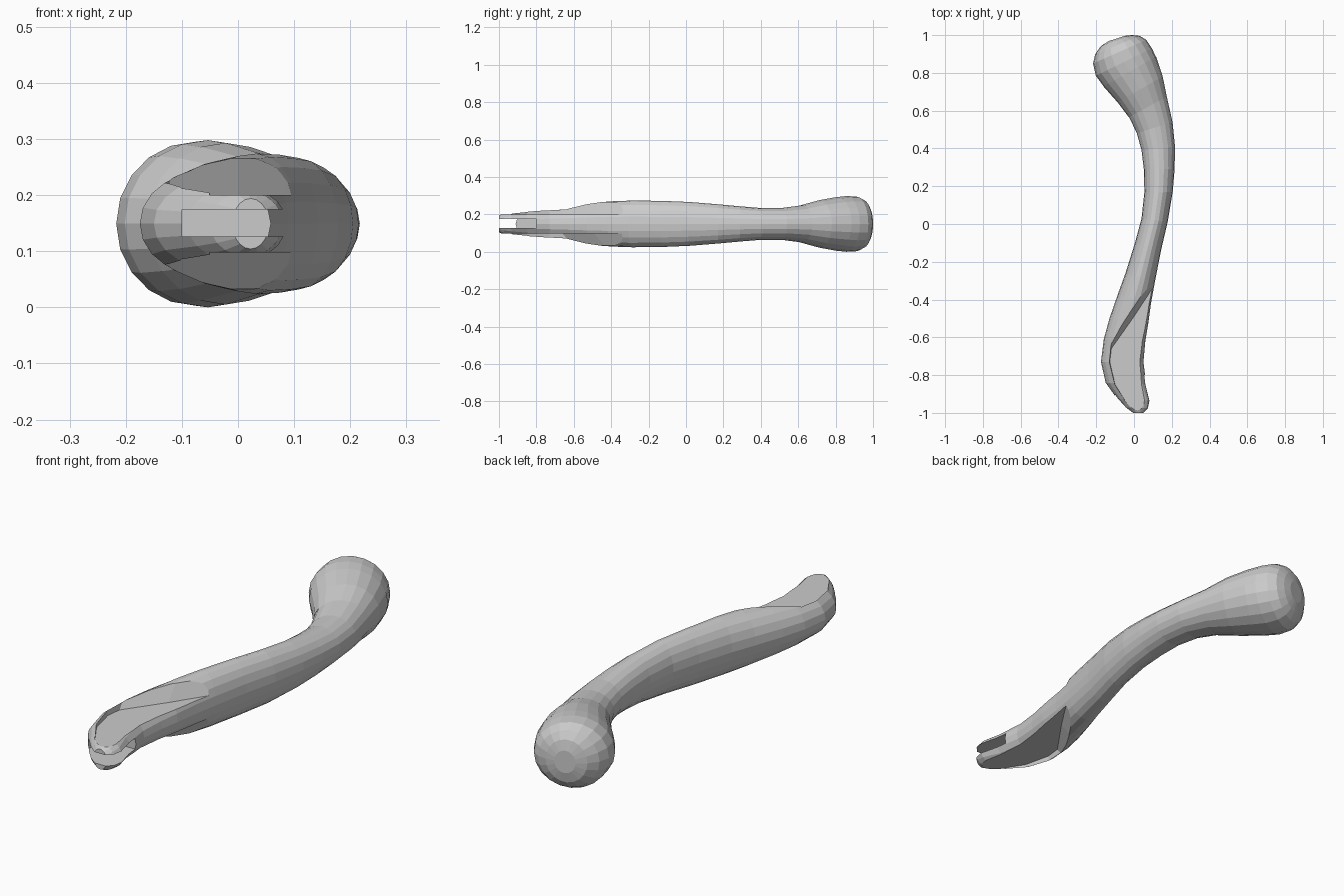
import bpy, bmesh, math

ZC = 0.149      # mid height of the handle
SIDES = 18 + 2  # facets around the grip


def to_object(name, bm):
    bmesh.ops.recalc_face_normals(bm, faces=bm.faces)
    me = bpy.data.meshes.new(name)
    bm.to_mesh(me)
    bm.free()
    ob = bpy.data.objects.new(name, me)
    bpy.context.collection.objects.link(ob)
    return ob


def bridge(name, rings, cap_start=True, cap_end=True):
    """Skin a list of equal-length rings of points."""
    bm = bmesh.new()
    vs = [[bm.verts.new(p) for p in r] for r in rings]
    n = len(rings[0])
    for a, b in zip(vs, vs[1:]):
        for i in range(n):
            j = (i + 1) % n
            bm.faces.new((a[i], a[j], b[j], b[i]))
    if cap_start:
        bm.faces.new(vs[0])
    if cap_end:
        bm.faces.new(vs[-1])
    return to_object(name, bm)


def oval(lx, ly, rx, ry, h, grow=1.0):
    """Upright oval spanning a left and right outline point."""
    ring = []
    for i in range(SIDES):
        a = 2 * math.pi * i / SIDES
        c, s = math.cos(a) * grow / 2, math.sin(a) * grow
        ring.append(((lx + rx) / 2 + (rx - lx) * c,
                     (ly + ry) / 2 + (ry - ly) * c, ZC + h * s))
    return ring


def cut(target, cutter):
    m = target.modifiers.new("cut", 'BOOLEAN')
    m.operation, m.solver, m.object = 'DIFFERENCE', 'EXACT', cutter
    bpy.context.view_layer.objects.active = target
    bpy.ops.object.modifier_apply(modifier=m.name)
    bpy.data.objects.remove(cutter)


# Curved grip: left x, y, right x, y, half height
grip = [
    (-0.01, -1.0, 0.055, -1.0, 0.045),
    (-0.05, -0.97, 0.08, -0.975, 0.058),
    (-0.09, -0.925, 0.087, -0.935, 0.068),
    (-0.15, -0.84, 0.065, -0.85, 0.08),
    (-0.175, -0.73, 0.05, -0.73, 0.092),
    (-0.16, -0.61, 0.06, -0.62, 0.102),
    (-0.13, -0.5, 0.075, -0.53, 0.112),
    (-0.085, -0.37, 0.09, -0.42, 0.121),
    (-0.045, -0.26, 0.11, -0.31, 0.125),
    (0.005, -0.1, 0.143, -0.14, 0.123),
    (0.04, 0.03, 0.178, 0.01, 0.117),
    (0.055, 0.17, 0.205, 0.17, 0.105),
    (0.052, 0.29, 0.215, 0.29, 0.094),
    (0.04, 0.39, 0.217, 0.41, 0.085),
    (0.015, 0.48, 0.204, 0.54, 0.085),
    (-0.03, 0.575, 0.17, 0.69, 0.101),
]
handle = bridge("handle", [oval(*s) for s in grip])

# Flared collar between grip and knob
collar = [
    (-0.025, 0.565, 0.172, 0.675, 0.1),
    (-0.085, 0.645, 0.15, 0.78, 0.125),
    (-0.16, 0.73, 0.115, 0.885, 0.142),
]
bridge("collar", [oval(*s, grow=1.015) for s in collar], False, False)

# Rounded knob at the far end
knob = [
    (-0.158, 0.725, 0.118, 0.88, 0.143),
    (-0.202, 0.785, 0.095, 0.93, 0.149),
    (-0.217, 0.85, 0.065, 0.975, 0.146),
    (-0.205, 0.9, 0.03, 0.996, 0.127),
    (-0.175, 0.942, -0.01, 1.0, 0.095),
    (-0.135, 0.968, -0.05, 0.996, 0.05),
]
bridge("knob", [oval(*s) for s in knob], False, True)

# Flats milled on both faces of the tail, with a sloped run-out
floor = [(0.2, -0.20), (0.13, -0.29), (0.085, -0.36), (0.0, -0.49), (-0.12, -0.66),
         (-0.128, -0.73), (-0.1, -0.85), (-0.05, -0.93), (-0.08, -1.1), (0.2, -1.1)]
brim = [(0.2, -0.12), (0.13, -0.22), (0.085, -0.28), (0.0, -0.41), (-0.125, -0.58),
        (-0.14, -0.73), (-0.11, -0.85), (-0.055, -0.94), (-0.08, -1.1), (0.2, -1.1)]
for side in (1, -1):
    rings = [[(x, y, ZC + side * d) for x, y in pts]
             for pts, d in ((floor, 0.051), (brim, 0.15))]
    cut(handle, bridge("flat_cutter", rings))

# Slot in the tip, closed on the left side
slot = [(-0.1, -1.1), (0.3, -1.1), (0.3, -0.8), (-0.1, -0.8)]
cut(handle, bridge("slot_cutter", [[(x, y, z) for x, y in slot] for z in (0.126, 0.174)]))
